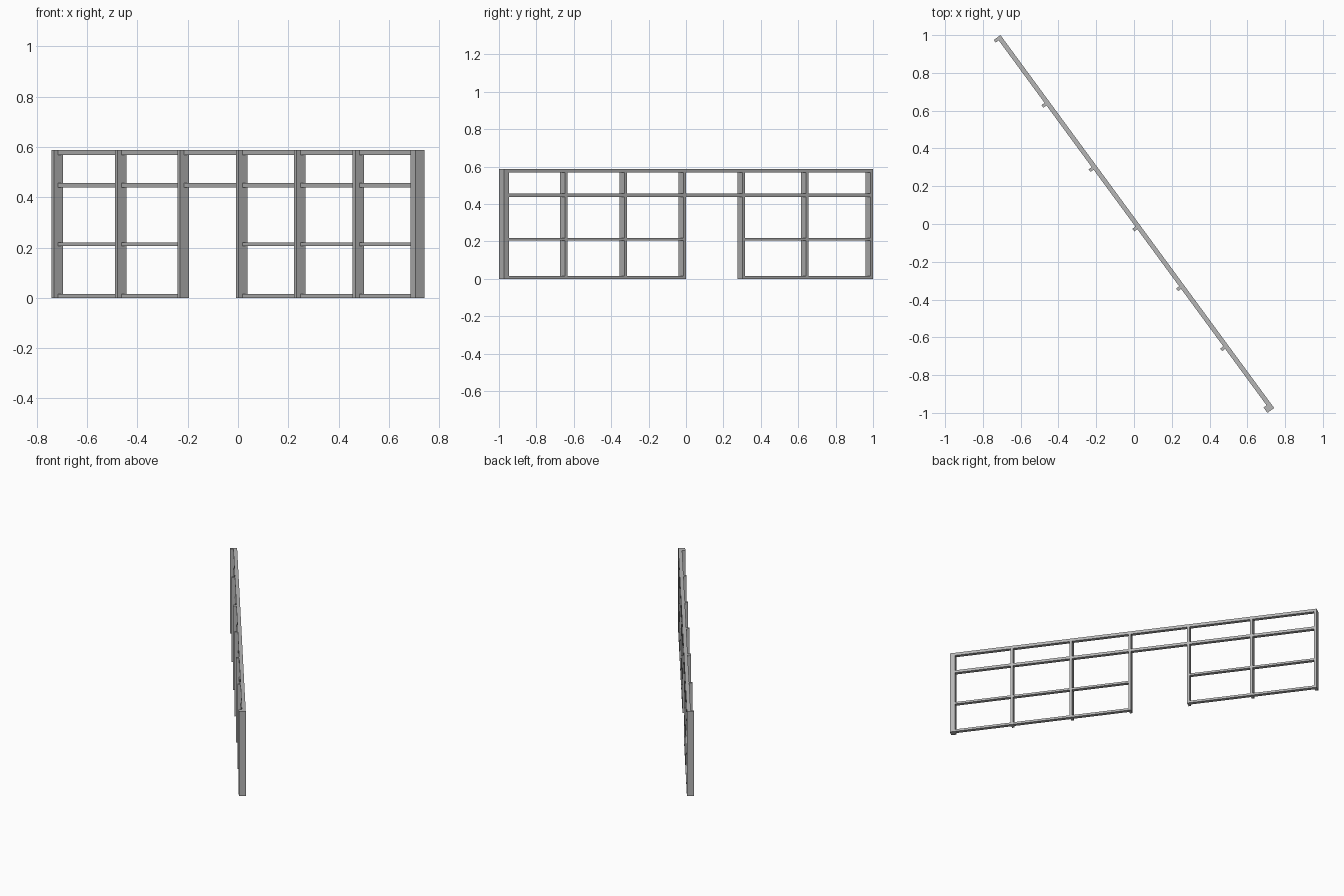
import bpy
from math import atan2
from mathutils import Matrix, Vector

cube = bpy.data.objects.get("Cube")
if cube:
    bpy.data.objects.remove(cube, do_unlink=True)

# One plain grey metal for the whole frame
metal = bpy.data.materials.new("grey_metal")
metal.use_nodes = True
GREY = (0.47, 0.47, 0.47, 1)
metal.diffuse_color = GREY
metal.node_tree.nodes["Principled BSDF"].inputs["Base Color"].default_value = GREY

# The frame runs diagonally: local x is along it, local -y is its inner side
start = Vector((-0.707, 1.0, 0))
end = Vector((0.742, -0.974, 0))
run = end - start
LENGTH = run.length
place = Matrix.Translation(start) @ Matrix.Rotation(atan2(run.y, run.x), 4, "Z")

HEIGHT = 0.588
POST_WIDTH = 0.017
POST_DEPTH = 0.044
RAIL_DEPTH = 0.024


def bar(name, x0, x1, depth, z0, z1):
    """Box between two stations, flush with the outer side of the frame."""
    bpy.ops.mesh.primitive_cube_add(size=1)
    ob = bpy.context.object
    ob.name = name
    size = Matrix.Diagonal((x1 - x0, depth, z1 - z0, 1))
    centre = Matrix.Translation(((x0 + x1) / 2, -depth / 2, (z0 + z1) / 2))
    ob.data.transform(place @ centre @ size)
    ob.data.materials.append(metal)


# Posts, the last one double width
starts = [0, 0.427, 0.849, 1.24, 1.632, 2.026, LENGTH - 0.035]
ends = [s + POST_WIDTH for s in starts[:-1]] + [LENGTH]
for i, (a, b) in enumerate(zip(starts, ends), 1):
    bar(f"post_{i}", a, b, POST_DEPTH, 0, HEIGHT)

# Rails between neighbouring posts; the doorway bay has only the upper two
rails = {
    "bottom_rail": (0, 0.015),
    "middle_rail": (0.205, 0.219),
    "upper_rail": (0.439, 0.457),
    "top_rail": (HEIGHT - 0.02, HEIGHT),
}
DOORWAY = 3
for bay in range(1, len(starts)):
    for name, (z0, z1) in rails.items():
        if bay == DOORWAY and name in ("bottom_rail", "middle_rail"):
            continue
        bar(f"{name}_{bay}", ends[bay - 1], starts[bay], RAIL_DEPTH, z0, z1)
